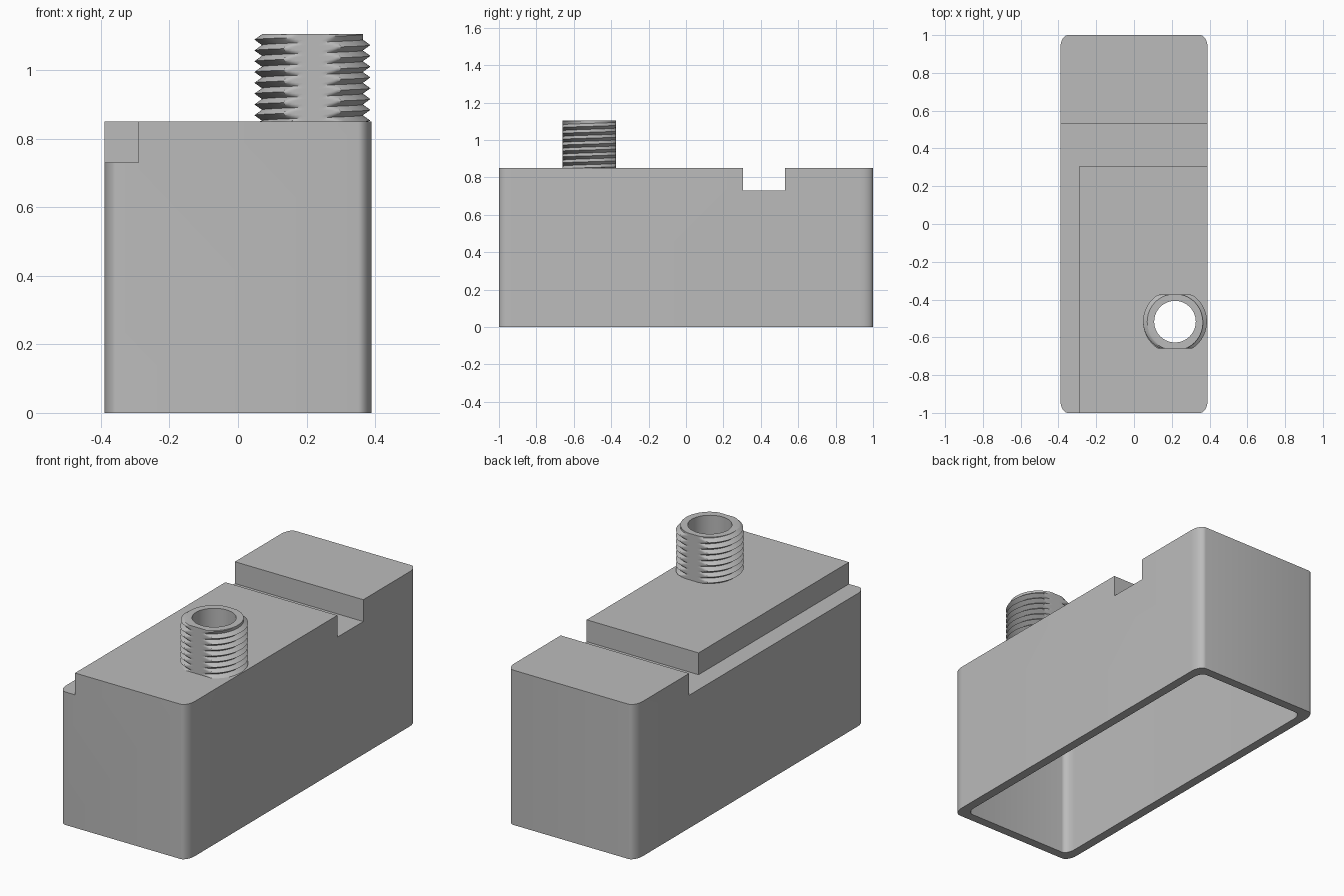
import bpy, bmesh
from math import sin, cos, pi, hypot

if "Cube" in bpy.data.objects:
    bpy.data.objects.remove(bpy.data.objects["Cube"], do_unlink=True)

grey = bpy.data.materials.new("plain grey")
grey.use_nodes = True
colour = (0.5, 0.5, 0.5, 1)
grey.diffuse_color = colour
grey.node_tree.nodes["Principled BSDF"].inputs["Base Color"].default_value = colour

TOP, STEP, ROOF = 0.85, 0.73, 0.68
STUD_X, STUD_Y, STUD_TOP = 0.217, -0.517, 1.105
BORE, CORE, PEAK, FLAT = 0.11, 0.147, 0.169, 0.143
PITCH, SEGMENTS = 0.0315, 96


def make_object(name, bm):
    bmesh.ops.recalc_face_normals(bm, faces=bm.faces)
    mesh = bpy.data.meshes.new(name)
    bm.to_mesh(mesh)
    bm.free()
    mesh.materials.append(grey)
    obj = bpy.data.objects.new(name, mesh)
    bpy.context.collection.objects.link(obj)
    return obj


def prism(name, outline, z0, z1):
    bm = bmesh.new()
    base = bm.faces.new([bm.verts.new((x, y, z0)) for x, y in outline])
    side = bmesh.ops.extrude_face_region(bm, geom=[base])["geom"]
    bmesh.ops.translate(bm, vec=(0, 0, z1 - z0),
                        verts=[v for v in side if isinstance(v, bmesh.types.BMVert)])
    return make_object(name, bm)


def rounded(hx, hy, rx, ry, steps=8):
    points = []
    for q, (sx, sy) in enumerate([(1, 1), (-1, 1), (-1, -1), (1, -1)]):
        for i in range(steps + 1):
            a = (q + i / steps) * pi / 2
            points.append((sx * (hx - rx) + rx * cos(a), sy * (hy - ry) + ry * sin(a)))
    return points


def box(x0, x1, y0, y1):
    return [(x0, y0), (x1, y0), (x1, y1), (x0, y1)]


def smooth(obj):
    bpy.ops.object.select_all(action="DESELECT")
    obj.select_set(True)
    bpy.context.view_layer.objects.active = obj
    bpy.ops.object.shade_smooth_by_angle(angle=pi / 6)


# Hollow housing, open underneath, with a side ledge, a cross groove and a bore
housing = prism("housing", rounded(0.39, 1.0, 0.04, 0.07), 0, TOP)
angles = [2 * pi * i / SEGMENTS for i in range(SEGMENTS)]
circle = [(STUD_X + BORE * cos(a), STUD_Y + BORE * sin(a)) for a in angles]
cutters = [
    prism("cavity_cutter", rounded(0.34, 0.95, 0.035, 0.06), -0.1, ROOF),
    prism("ledge_cutter", box(-0.5, -0.29, -1.1, 0.4), STEP, 1),
    prism("groove_cutter", box(-0.6, 0.5, 0.305, 0.53), STEP, 1.1),
    prism("bore_cutter", circle, 0.5, 1.2),
]
for cutter in cutters:
    cut = housing.modifiers.new(cutter.name, "BOOLEAN")
    cut.operation = "DIFFERENCE"
    cut.solver = "EXACT"
    cut.object = cutter
bpy.context.view_layer.update()
graph = bpy.context.evaluated_depsgraph_get()
housing.data = bpy.data.meshes.new_from_object(housing.evaluated_get(graph))
housing.modifiers.clear()
for cutter in cutters:
    bpy.data.objects.remove(cutter, do_unlink=True)
smooth(housing)

# Threaded hollow stud with two flats: rows follow the helix, clipped at both ends
bm = bmesh.new()
ROWS = 6
turns = int((STUD_TOP - TOP) / PITCH) + 2
rings = []
for row in range(-ROWS, (turns + 1) * ROWS):
    ring = []
    for i in range(SEGMENTS + 1):
        a = 2 * pi * i / SEGMENTS
        z = 1.073 + PITCH * (i / SEGMENTS + row / ROWS - turns + 1)
        phase = (row % ROWS) / ROWS
        ridge = abs(1 - 2 * phase)
        crest = z + PITCH * ((1 if phase > 0.5 else 0) - phase)
        fade = min(1, max(0, (STUD_TOP - crest) / (PITCH / 2)))
        r = CORE + (PEAK - CORE) * ridge * fade
        r = min(r, FLAT / max(abs(sin(a)), 0.001))
        z = min(STUD_TOP, max(TOP, z))
        ring.append(bm.verts.new((STUD_X + r * cos(a), STUD_Y + r * sin(a), z)))
    rings.append(ring)


def skin(lower, upper):
    for i in range(len(lower) - 1):
        bm.faces.new((lower[i], lower[i + 1], upper[i + 1], upper[i]))


for lower, upper in zip(rings, rings[1:]):
    skin(lower, upper)
# Flat rim and inner wall of the stud
bore_rings = []
for z in (STUD_TOP, TOP):
    bore_rings.append([bm.verts.new((STUD_X + BORE * cos(a), STUD_Y + BORE * sin(a), z))
                       for a in angles + [2 * pi]])
skin(rings[-1], bore_rings[0])
skin(bore_rings[0], bore_rings[1])
bmesh.ops.remove_doubles(bm, verts=bm.verts, dist=0.00002)
bmesh.ops.dissolve_degenerate(bm, edges=bm.edges, dist=0.00002)
smooth(make_object("threaded_stud", bm))
